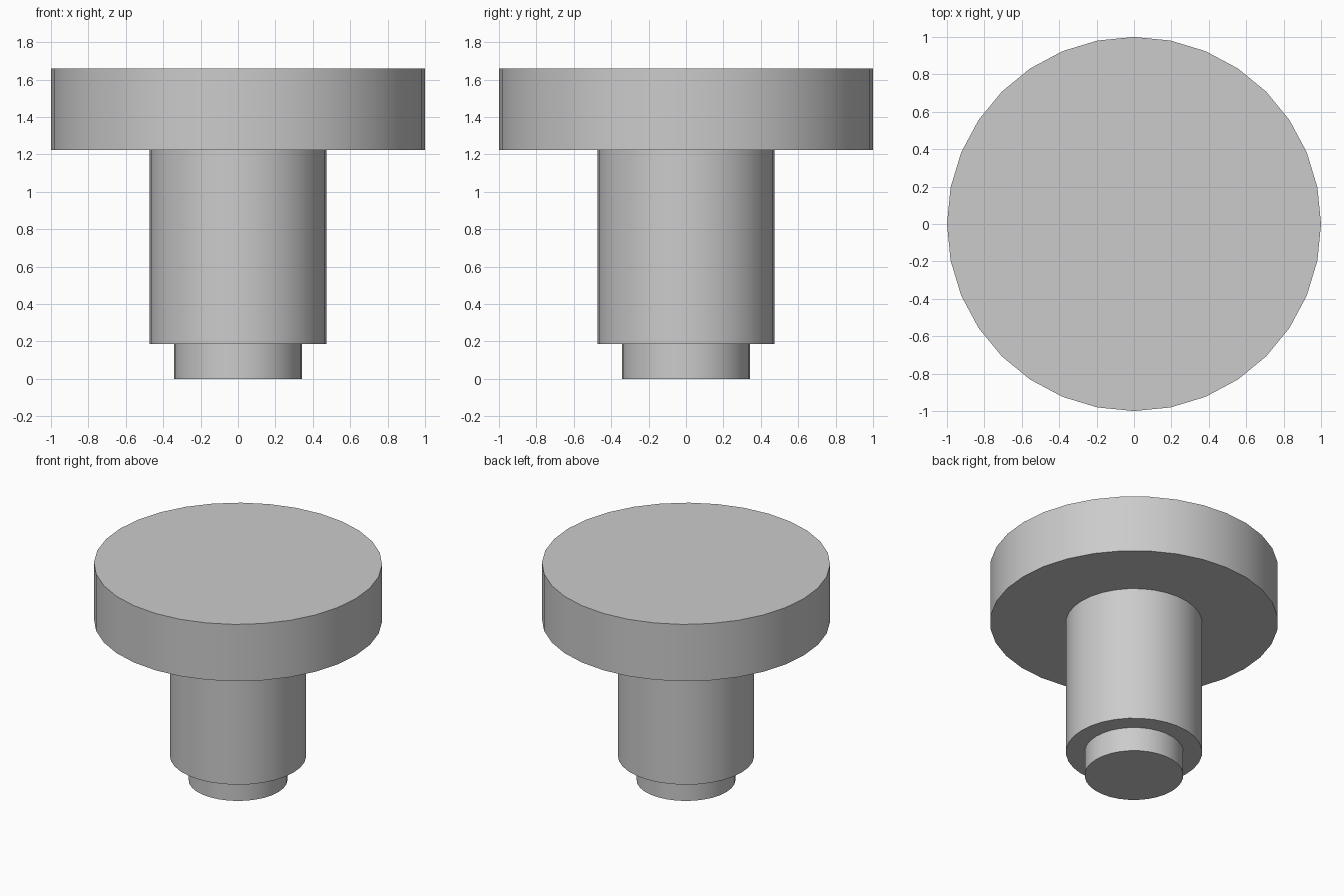
import bpy

cube = bpy.data.objects.get("Cube")
if cube:
    bpy.data.objects.remove(cube, do_unlink=True)

# Single plain grey finish
grey = bpy.data.materials.new("grey")
grey.use_nodes = True
COLOUR = (0.6, 0.6, 0.6, 1)
grey.diffuse_color = COLOUR
grey.node_tree.nodes["Principled BSDF"].inputs["Base Color"].default_value = COLOUR


def disc(name, radius, bottom, top):
    """Upright smooth-sided cylinder between two heights."""
    bpy.ops.mesh.primitive_cylinder_add(
        vertices=32, radius=radius, depth=top - bottom,
        location=(0, 0, (bottom + top) / 2))
    obj = bpy.context.object
    obj.name = name
    obj.data.materials.append(grey)
    bpy.ops.object.shade_smooth_by_angle()


# Stepped pin: narrow tip, thicker shaft, wide flat head
disc("tip", 0.343, 0, 0.185)
disc("shaft", 0.473, 0.185, 1.223)
disc("head", 1.0, 1.223, 1.658)
